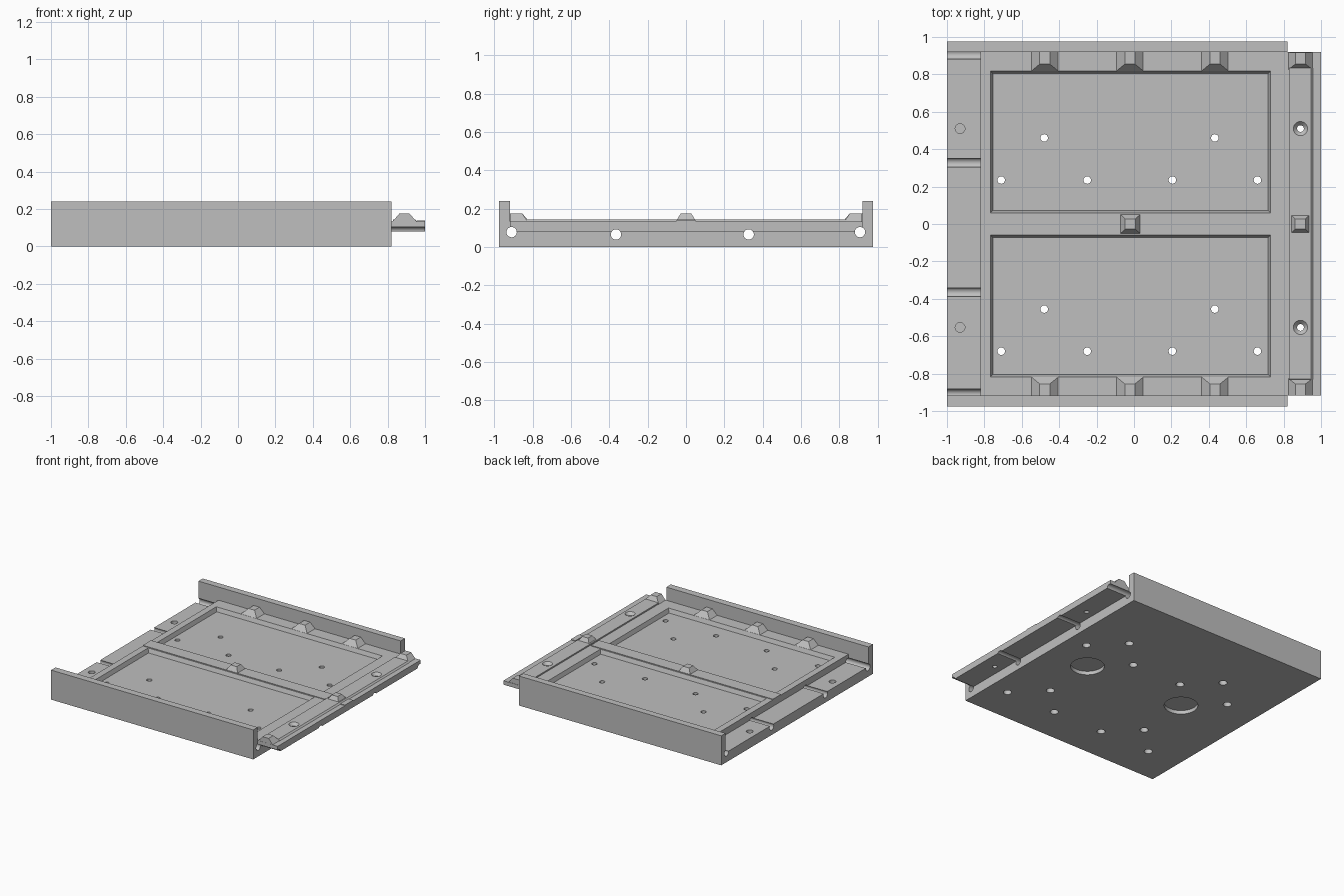
import bpy, bmesh, math

if "Cube" in bpy.data.objects:
    bpy.data.objects.remove(bpy.data.objects["Cube"])

grey = bpy.data.materials.new("plain_grey")
grey.diffuse_color = (0.52, 0.52, 0.52, 1)
grey.use_nodes = True
grey.node_tree.nodes["Principled BSDF"].inputs["Base Color"].default_value = grey.diffuse_color


def finish(name, bm):
    bmesh.ops.recalc_face_normals(bm, faces=bm.faces)
    me = bpy.data.meshes.new(name)
    bm.to_mesh(me)
    bm.free()
    me.materials.append(grey)
    ob = bpy.data.objects.new(name, me)
    bpy.context.collection.objects.link(ob)
    return ob


def add_frustum(bm, base, top, z0, z1):
    """Block between two rectangles, each (x0, x1, y0, y1)."""
    rings = []
    for (x0, x1, y0, y1), z in ((base, z0), (top, z1)):
        rings.append([bm.verts.new((x, y, z)) for x, y in
                      ((x0, y0), (x1, y0), (x1, y1), (x0, y1))])
    a, b = rings
    bm.faces.new(a[::-1])
    bm.faces.new(b)
    for i in range(4):
        j = (i + 1) % 4
        bm.faces.new((a[i], a[j], b[j], b[i]))


def add_lathe(bm, origin, profile, axis="z", n=32):
    """Closed round solid from (radius, distance) steps along an axis."""
    rings = []
    for r, d in profile:
        ring = []
        for k in range(n):
            t = 2 * math.pi * k / n
            u, v = r * math.cos(t), r * math.sin(t)
            p = (u, v, d) if axis == "z" else (d, u, v)
            ring.append(bm.verts.new([o + c for o, c in zip(origin, p)]))
        rings.append(ring)
    bm.faces.new(rings[0][::-1])
    bm.faces.new(rings[-1])
    for a, b in zip(rings, rings[1:]):
        for i in range(n):
            j = (i + 1) % n
            bm.faces.new((a[i], a[j], b[j], b[i]))


def frustum(name, base, top, z0, z1):
    bm = bmesh.new()
    add_frustum(bm, base, top, z0, z1)
    return finish(name, bm)


def block(name, rect, z0, z1):
    return frustum(name, rect, rect, z0, z1)


def combine(target, tool, operation):
    mod = target.modifiers.new(operation, "BOOLEAN")
    mod.operation, mod.object, mod.solver = operation, tool, "EXACT"
    dg = bpy.context.evaluated_depsgraph_get()
    me = bpy.data.meshes.new_from_object(target.evaluated_get(dg))
    target.modifiers.clear()
    target.data = me


DECK = 0.133

# Base slab: low ledge on the left, overhanging tongue on the right
bm = bmesh.new()
outline = [(-1, 0), (0.82, 0), (0.82, 0.08), (1, 0.08), (1, DECK),
           (-0.82, DECK), (-0.82, 0.08), (-1, 0.08)]
front = [bm.verts.new((x, -0.918, z)) for x, z in outline]
back = [bm.verts.new((x, 0.92, z)) for x, z in outline]
bm.faces.new(front)
bm.faces.new(back[::-1])
for i in range(8):
    j = (i + 1) % 8
    bm.faces.new((front[i], front[j], back[j], back[i]))
base = finish("base_slab", bm)

# Side walls joined to the slab
for y0, y1 in ((-0.975, -0.918), (0.92, 0.975)):
    wall = block("side_wall", (-1, 0.82, y0, y1), 0, 0.24)
    combine(base, wall, "UNION")
    bpy.data.objects.remove(wall)

# Two shallow pockets with slightly sloped sides
bm = bmesh.new()
for y0, y1 in ((-0.817, -0.06), (0.06, 0.817)):
    add_frustum(bm, (-0.755, 0.717, y0 + 0.012, y1 - 0.012),
                (-0.767, 0.729, y0, y1), 0.1, DECK + 0.0001)
pockets = finish("pocket_cutter", bm)
combine(base, pockets, "DIFFERENCE")
bpy.data.objects.remove(pockets)

# Raised strip on the tongue
strip = frustum("tongue_strip", (0.828, 0.958, -0.832, 0.835),
                (0.828, 0.946, -0.83, 0.833), DECK, 0.144)

# All round holes
bm = bmesh.new()
for dy in (0, -0.915):
    spots = [(x, 0.235 + dy) for x in (-0.71, -0.25, 0.205, 0.66)]
    spots += [(x, 0.46 + dy) for x in (-0.48, 0.432)]
    for x, y in spots:  # stepped screw holes
        add_lathe(bm, (x, y, 0), [(0.031, -0.1), (0.031, 0.05), (0.02, 0.05), (0.02, 0.2)])
for y in (0.51, -0.553):  # ledge holes and tongue countersinks
    add_lathe(bm, (-0.93, y, 0), [(0.026, 0.03), (0.026, 0.2)])
    add_lathe(bm, (0.89, y, 0), [(0.018, 0.03), (0.018, 0.122), (0.038, 0.144), (0.038, 0.2)])
for y, z in ((-0.91, 0.077), (-0.365, 0.065), (0.327, 0.065), (0.908, 0.077)):  # long channels
    add_lathe(bm, (0, y, z), [(0.027, -1.2), (0.027, 1.2)], "x")
for x in (-0.457, 0.453):  # round recesses underneath
    add_lathe(bm, (x, 0, 0), [(0.126, -0.1), (0.126, 0.03)], n=64)
holes = finish("hole_cutter", bm)
for part in (base, strip):
    combine(part, holes, "DIFFERENCE")
bpy.data.objects.remove(holes)

# Centre rib, broken by the tongue strip
block("centre_rib", (-0.82, 0.82, -0.053, 0.053), DECK, 0.138)
block("centre_rib_end", (0.958, 1, -0.053, 0.053), DECK, 0.138)

# Tapered locating pegs along both walls and at the tongue ends
for s in (-1, 1):
    for x, w in ((-0.477, 0.073), (-0.022, 0.073), (0.433, 0.073), (0.89, 0.066)):
        ys = sorted((s * 0.92, s * 0.817)) if x < 0.8 else sorted((s * 0.917, s * 0.825))
        yt = sorted((ys[1 if s > 0 else 0], s * 0.855))
        frustum("edge_peg", (x - w, x + w, *ys), (x - 0.027, x + 0.027, *yt), DECK - 0.002, 0.175)

# Pegs on the centre rib and the tongue
for x in (-0.02, 0.889):
    frustum("centre_peg", (x - 0.055, x + 0.055, -0.053, 0.053),
            (x - 0.027, x + 0.027, -0.027, 0.027), DECK, 0.175)

# Smooth the round holes while keeping edges sharp
bpy.ops.object.select_all(action="DESELECT")
for ob in (base, strip):
    ob.select_set(True)
bpy.context.view_layer.objects.active = base
bpy.ops.object.shade_smooth_by_angle(angle=math.radians(30))
